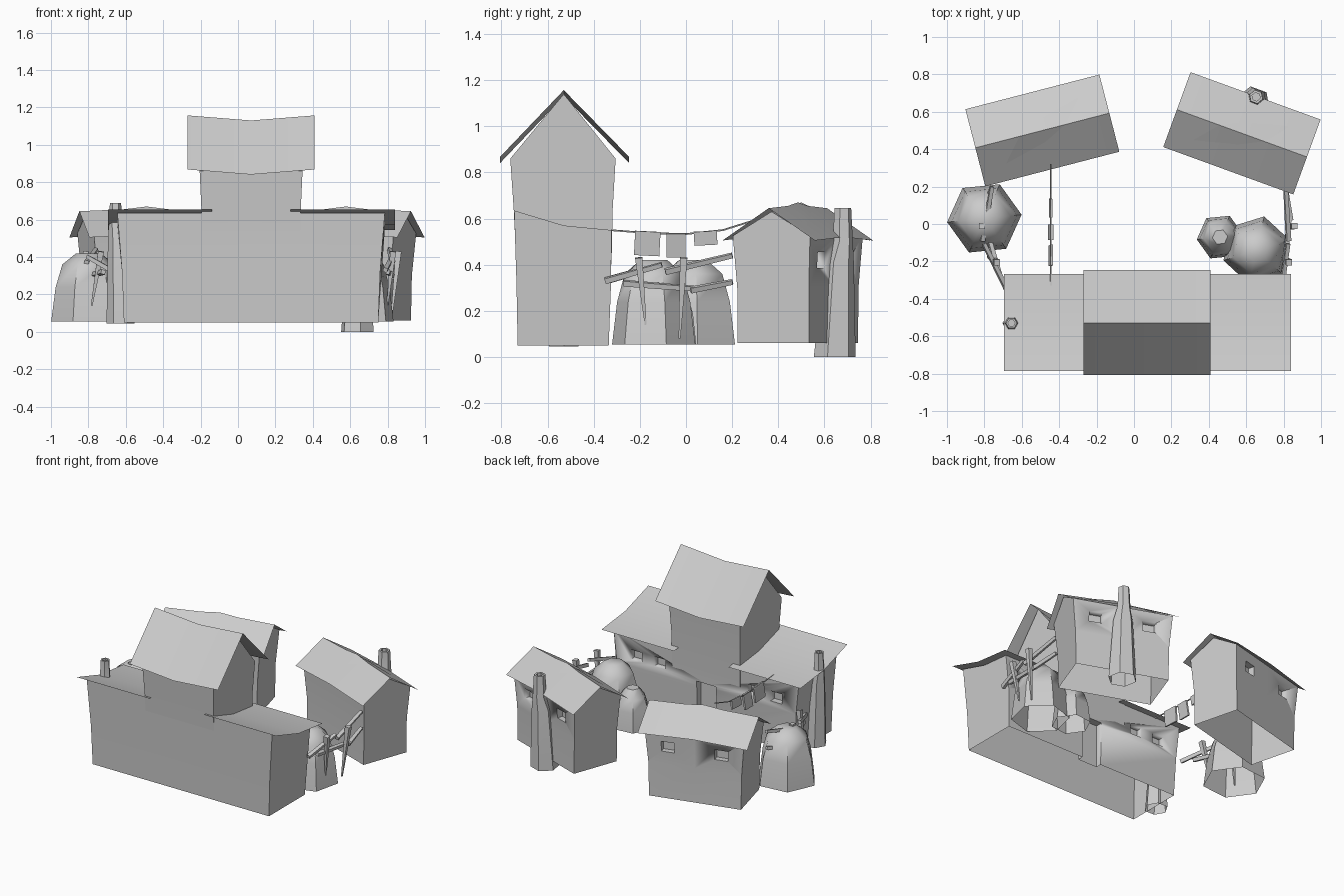
import bpy, bmesh, math
from mathutils import Vector

if "Cube" in bpy.data.objects:
    bpy.data.objects.remove(bpy.data.objects["Cube"])

def make(name, verts, faces, smooth=35):
    me = bpy.data.meshes.new(name)
    me.from_pydata([tuple(v) for v in verts], [], faces)
    bm = bmesh.new()
    bm.from_mesh(me)
    bmesh.ops.recalc_face_normals(bm, faces=bm.faces)
    bm.to_mesh(me)
    bm.free()
    ob = bpy.data.objects.new(name, me)
    bpy.context.collection.objects.link(ob)
    bpy.ops.object.select_all(action='DESELECT')
    ob.select_set(True)
    bpy.context.view_layer.objects.active = ob
    bpy.ops.object.shade_smooth_by_angle(angle=math.radians(smooth))
    return ob

def block(name, cx, cy, cz, sx, sy, sz):
    v = [(cx + a*sx/2, cy + b*sy/2, cz + c*sz/2) for c in (-1, 1) for a, b in ((-1, -1), (1, -1), (1, 1), (-1, 1))]
    f = [(0, 1, 2, 3), (4, 5, 6, 7)] + [(i, (i+1) % 4, 4+(i+1) % 4, 4+i) for i in range(4)]
    return make(name, v, f)

# walls: a side profile of (half width, y, z, sag at centre) run along x
def walls(name, cx, profile, openings=()):
    n = len(profile)
    v = [(cx + k*w, y, z + (d if k == 0 else 0)) for k in (-1, 0, 1) for w, y, z, d in profile]
    f = [tuple(range(n)), tuple(range(2*n, 3*n))]
    f += [(s*n+i, s*n+(i+1) % n, (s+1)*n+(i+1) % n, (s+1)*n+i) for s in (0, 1) for i in range(n)]
    ob = make(name, v, f)
    for o in openings:                       # recessed doors and windows
        cut = block("cutter", *o)
        mod = ob.modifiers.new("recess", 'BOOLEAN')
        mod.object, mod.operation, mod.solver = cut, 'DIFFERENCE', 'EXACT'
        bpy.context.view_layer.objects.active = ob
        bpy.ops.object.modifier_apply(modifier=mod.name)
        bpy.data.objects.remove(cut)
    bm = bmesh.new()                         # open underside
    bm.from_mesh(ob.data)
    zmin = min(p.co.z for p in bm.verts)
    low = [q for q in bm.faces if all(p.co.z < zmin + .005 for p in q.verts)]
    bmesh.ops.delete(bm, geom=low, context='FACES_ONLY')
    bm.to_mesh(ob.data)
    bm.free()
    return ob

# roof: a thin sheet, bent along its ridge, with its middle raised or sunk
def roof(name, x0, x1, profile, mid=0.0):
    n = len(profile)
    xs = (x0, (x0+x1)/2, x1)
    v = [(x, y, z + (mid if i == 1 else 0)) for i, x in enumerate(xs) for y, z in profile]
    f = [(s*n+i, s*n+i+1, (s+1)*n+i+1, (s+1)*n+i) for s in (0, 1) for i in range(n-1)]
    return make(name, v, f, 60)

# lofted column from rings of (x, y, z, radius)
def loft(name, rings, sides, cap=True, turn=0.0, smooth=35):
    v = [(x + r*math.cos(turn + math.tau*i/sides), y + r*math.sin(turn + math.tau*i/sides), z)
         for x, y, z, r in rings for i in range(sides)]
    f = [(s*sides+i, s*sides+(i+1) % sides, (s+1)*sides+(i+1) % sides, (s+1)*sides+i)
         for s in range(len(rings)-1) for i in range(sides)]
    if cap:
        f.append(tuple(range((len(rings)-1)*sides, len(rings)*sides)))
    return make(name, v, f, smooth)

# square stick between two points
def stick(name, a, b, ra, rb):
    a, b = Vector(a), Vector(b)
    d = (b-a).normalized()
    u = d.cross(Vector((0.3, 0.2, 1)) if abs(d.z) < .9 else Vector((1, 0, 0))).normalized()
    w = d.cross(u)
    v = [p + r*(u*i + w*j) for p, r in ((a, ra), (b, rb)) for i, j in ((-1, -1), (1, -1), (1, 1), (-1, 1))]
    f = [(0, 1, 2, 3), (4, 5, 6, 7)] + [(i, (i+1) % 4, 4+(i+1) % 4, 4+i) for i in range(4)]
    return make(name, v, f)

def place(obs, x, y, deg):
    for ob in obs:
        ob.location = (x, y, 0)
        ob.rotation_euler.z = math.radians(deg)

# main house: long low wings and a taller middle
C = 0.07
wins = [(C + s*d, -.33, .40, .09, .08, .07) for s in (-1, 1) for d in (.36, .54)]
walls("main_house_walls", C,
      [(.68, -.73, .05, 0), (.69, -.735, .32, 0), (.715, -.745, .635, 0), (.715, -.53, .57, 0),
       (.715, -.323, .55, 0), (.69, -.325, .32, 0), (.68, -.335, .05, 0)],
      wins + [(C, -.33, .19, .15, .09, .32)])
walls("tower_walls", C,
      [(.262, -.735, .40, 0), (.265, -.747, .64, 0), (.275, -.762, .86, 0), (.275, -.53, 1.14, -.025),
       (.275, -.305, .86, 0), (.265, -.318, .64, 0), (.262, -.323, .40, 0)])
roof("tower_roof", -.27, .41, [(-.806, .868), (-.53, 1.157), (-.247, .868)], -.027)
for n, a, b in (("left", -.695, -.14), ("right", .28, .84)):
    roof(n + "_wing_roof", a, b, [(-.785, .655), (-.53, .575), (-.268, .545)])

# two back cottages
def hut(tag, x, y, deg):
    w = walls(tag + "_cottage_walls", 0,
              [(.31, -.165, .06, 0), (.315, -.165, .30, 0), (.335, -.178, .525, 0), (.335, 0, .63, .04),
               (.335, .178, .525, 0), (.315, .165, .30, 0), (.31, .165, .06, 0)],
              [(s*.18, .175, .42, .09, .09, .07) for s in (-1, 1)])
    r = roof(tag + "_cottage_roof", -.37, .37, [(-.213, .505), (0, .645), (.213, .505)], .015)
    place([w, r], x, y, deg)

hut("left", -.49, .50, 14.5)
hut("right", .577, .485, -20)

# bottle shaped chimneys with hollow tops
def chimney(name, x, y, dx, dy, z0, zs, top, r, turn):
    tx, ty = x+dx, y+dy
    loft(name, [(x, y, z0, r), (x + dx*.5, y + dy*.5, zs, r*.72), (tx, ty, zs + .09, r*.48),
                (tx, ty, top, r*.40), (tx, ty, top, r*.25), (tx, ty, top - .04, r*.25)], 6, True, turn)

chimney("left_chimney", -.628, -.53, -.027, 0, .045, .48, .69, .075, 0)
chimney("right_chimney", .638, .645, .015, .035, 0, .41, .645, .092, math.radians(-20))

# hay stacks
for n, x, y, r, h, t in (("left", -.80, .03, .20, .42, .1), ("right", .655, -.14, .185, .42, .3),
                         ("small", .46, -.07, .125, .32, .1)):
    loft(n + "_hay_stack", [(x, y, .055, r), (x, y, .055 + .5*(h-.055), r*.88),
                            (x, y, h - .06, r*.70), (x, y, h, r*.33)], 6, True, t, 50)

# crooked fences: rails and pointed posts
rails = [(-.35, .33, -.105, .40), (-.27, .32, .05, .295), (-.09, .37, .20, .44), (.02, .29, .20, .325)]
posts = [(-.205, .43, -.175, .14), (-.01, .43, -.028, .08)]
def fence(tag, path):
    for i, (a, za, b, zb) in enumerate(rails):
        stick(f"{tag}_fence_rail_{i}", (path(a), a, za), (path(b), b, zb), .012, .010)
    for i, (a, za, b, zb) in enumerate(posts):
        stick(f"{tag}_fence_post_{i}", (path(a) + .02, a, za), (path(b) - .015, b, zb), .016, .004)

fence("right", lambda y: .84 - .03*abs(y)/.2)
fence("left", lambda y: -.84 + (.5*(-.03-y) if y < -.03 else .35*(y+.03)))

# washing line
line = [(.32, .60), (.16, .55), (0, .533), (-.16, .537), (-.33, .55)]
for i in range(4):
    stick(f"washing_line_{i}", (-.445, *line[i]), (-.445, *line[i+1]), .003, .003)
for i, (y, z, w, h, t) in enumerate(((.085, .515, .10, .06, .03), (-.043, .483, .083, .105, .045),
                                     (-.168, .492, .11, .105, .03))):
    cloth = block(f"washing_{i}", 0, 0, 0, .012, w, h)
    cloth.location = (-.445, y, z)
    cloth.rotation_euler = (.05*(1-i), t*4, 0)
